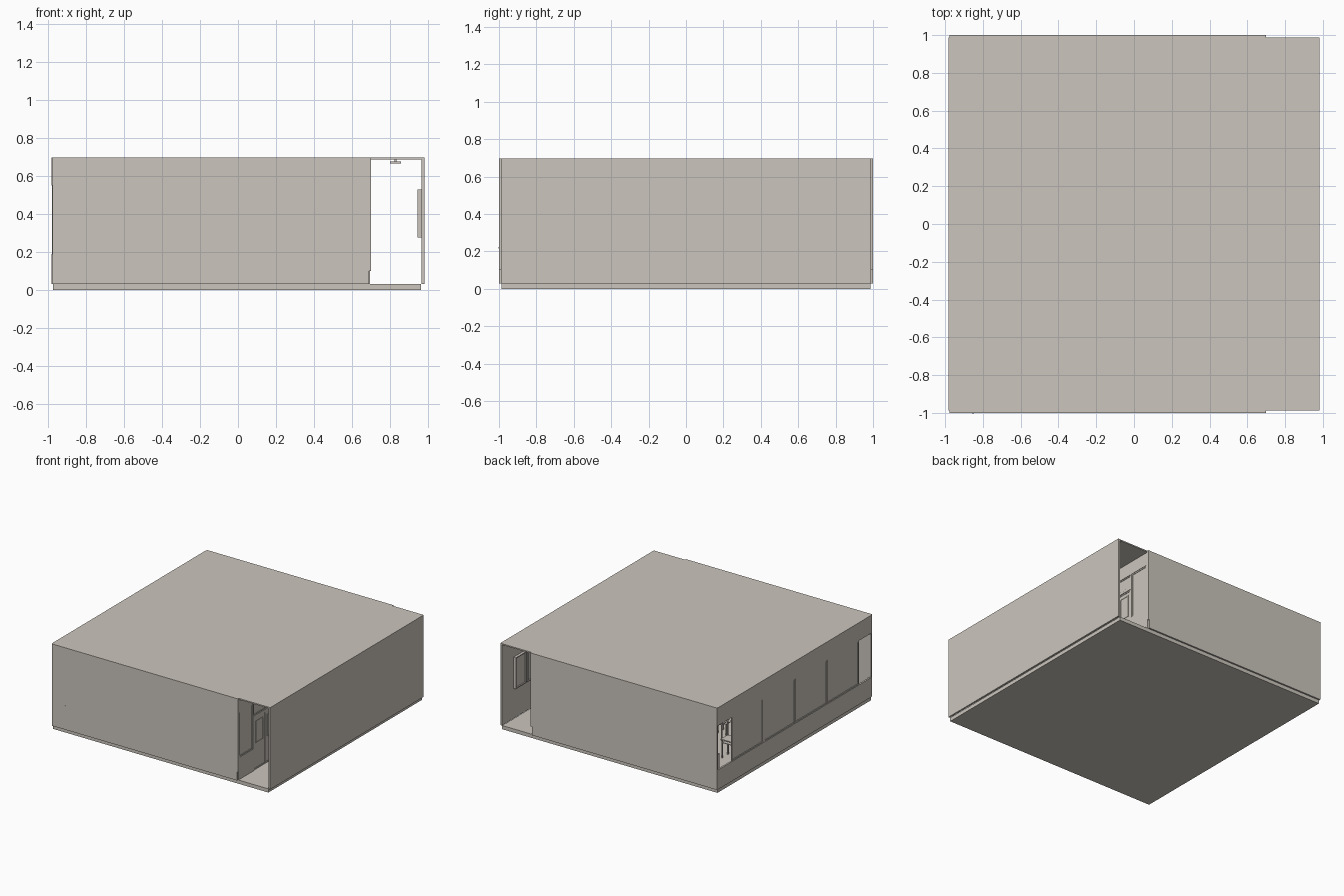
import bpy, bmesh
from mathutils import Matrix, Vector

mat = bpy.data.materials.new("warm_beige")
mat.diffuse_color = (0.60, 0.56, 0.505, 1)


def boxes(name, items):
    """One object from boxes given as (x0, x1, y0, y1, z0, z1)."""
    bm = bmesh.new()
    for x0, x1, y0, y1, z0, z1 in items:
        c = Vector(((x0 + x1) / 2, (y0 + y1) / 2, (z0 + z1) / 2))
        s = Matrix.Diagonal((abs(x1 - x0), abs(y1 - y0), abs(z1 - z0), 1))
        bmesh.ops.create_cube(bm, size=1, matrix=Matrix.Translation(c) @ s)
    me = bpy.data.meshes.new(name)
    bm.to_mesh(me)
    bm.free()
    me.materials.append(mat)
    ob = bpy.data.objects.new(name, me)
    bpy.context.collection.objects.link(ob)
    return ob


def frame_x(x0, x1, y0, y1, z0, z1, w=0.01):
    """Four bars of a rectangular frame lying in a wall facing x."""
    return [(x0, x1, y0, y1, z0, z0 + w), (x0, x1, y0, y1, z1 - w, z1),
            (x0, x1, y0, y0 + w, z0 + w, z1 - w), (x0, x1, y1 - w, y1, z0 + w, z1 - w)]


# shell
boxes("floor_slab", [(-0.975, 0.965, -0.987, 0.987, 0, 0.03)])
boxes("roof_slab", [(-0.982, 0.982, -0.988, 0.988, 0.687, 0.697)])
boxes("corridor_outer_wall", [(0.967, 0.982, -0.988, 0.988, 0.03, 0.687)])
for name, s in (("front_wall", -1), ("back_wall", 1)):
    y0, y1 = sorted((s * 0.986, s * 1.0))
    boxes(name, [(-0.978, 0.69, y0, y1, 0.03, 0.10), (-0.978, 0.70, y0, y1, 0.10, 0.697)])
boxes("wall_socket", [(-0.857, -0.848, -1.002, -0.98, 0.215, 0.225)])

# window side wall: a sill band, a head band and four closed panes, open at both ends
boxes("window_wall", [(-0.982, -0.968, -0.988, 0.988, 0.03, 0.19),
                      (-0.982, -0.968, -0.988, 0.988, 0.55, 0.687)])
panes, bars = [], []
edges = [-0.83, -0.42, -0.01, 0.40, 0.81]
for a, b in zip(edges, edges[1:]):
    panes.append((-0.975, -0.972, a, b, 0.19, 0.55))
    bars += frame_x(-0.979, -0.970, a + 0.002, b - 0.002, 0.19, 0.55)
boxes("window_panes", panes)
boxes("window_frames", bars)

# wall between classroom and corridor
wall, glass, frames, doors = [], [], [], []
X0, X1 = 0.680, 0.695
wall.append((X0, X1, -0.986, 0.986, 0.58, 0.687))
spans = [(0.80, 0.97), (-0.97, -0.80), (-0.46, -0.155), (-0.145, 0.155), (0.165, 0.46)]
for a, b in spans:
    glass.append((0.685, 0.688, a, b, 0.21, 0.58))
    frames += frame_x(0.682, 0.692, a, b, 0.21, 0.58)
for a, b in ((0.79, 0.986), (-0.986, -0.79), (-0.48, 0.48)):
    wall.append((X0, X1, a, b, 0.03, 0.21))
for s in (-1, 1):
    for a, b in ((0.97, 0.986), (0.785, 0.80), (0.46, 0.48)):
        wall.append((X0, X1, *sorted((s * a, s * b)), 0.03 if b < 0.9 else 0.21, 0.58))
    wall.append((X0, X1, *sorted((s * 0.155, s * 0.165)), 0.21, 0.58))
    # sliding doors below a transom window
    wall.append((X0, X1, *sorted((s * 0.48, s * 0.785)), 0.455, 0.475))
    for a, b in ((0.48, 0.635), (0.63, 0.785)):
        y0, y1 = sorted((s * a, s * b))
        doors.append((0.683, 0.687, y0, y1, 0.03, 0.455))
        frames += frame_x(0.681, 0.690, y0, y1, 0.03, 0.455)
        frames += frame_x(0.681, 0.690, y0 + 0.03, y1 - 0.03, 0.24, 0.42, 0.006)
        glass.append((0.683, 0.686, y0, y1, 0.475, 0.58))
        frames += frame_x(0.681, 0.690, y0, y1, 0.475, 0.58, 0.008)
boxes("corridor_inner_wall", wall)
boxes("corridor_glass", glass)
boxes("corridor_frames", frames)
boxes("sliding_doors", doors)

# corridor fittings
boards = []
for i in range(11):
    y = -0.84 + i * 0.154
    boards.append((0.955, 0.967, y, y + 0.14, 0.275, 0.53))
    boards += frame_x(0.946, 0.967, y, y + 0.14, 0.275, 0.53, 0.008)
boxes("corridor_boards", boards)
lights = [(0.80, 0.86, y - 0.13, y + 0.13, 0.667, 0.675) for y in (-0.6, 0, 0.6)]
lights += [(0.825, 0.835, y - 0.005, y + 0.005, 0.675, 0.687) for y in (-0.6, 0, 0.6)]
for x in (-0.58, -0.14, 0.30):
    for y in (-0.6, 0, 0.6):
        lights.append((x - 0.03, x + 0.03, y - 0.13, y + 0.13, 0.667, 0.687))
boxes("ceiling_lights", lights)

# classroom furniture
def legs(x, y, w, d, z0, z1):
    t = 0.004
    return [(x + i * w - t, x + i * w + t, y + j * d - t, y + j * d + t, z0, z1)
            for i in (-1, 1) for j in (-1, 1)]

desks, chairs = [], []
for ix in range(5):
    for iy in range(5):
        x, y = -0.75 + ix * 0.30, -0.52 + iy * 0.25
        desks.append((x - 0.07, x + 0.07, y - 0.045, y + 0.045, 0.177, 0.184))
        desks.append((x - 0.06, x + 0.06, y - 0.04, y + 0.04, 0.152, 0.158))
        desks += legs(x, y, 0.062, 0.038, 0.03, 0.177)
        c = y - 0.085
        chairs.append((x - 0.042, x + 0.042, c - 0.04, c + 0.04, 0.118, 0.124))
        chairs.append((x - 0.042, x + 0.042, c - 0.042, c - 0.036, 0.165, 0.205))
        chairs += legs(x, c, 0.038, 0.036, 0.03, 0.118)
        chairs += [(x + i - 0.004, x + i + 0.004, c - 0.040, c - 0.034, 0.12, 0.17)
                   for i in (-0.036, 0.036)]
boxes("desks", desks)
boxes("chairs", chairs)
boxes("teacher_platform", [(-0.60, 0.32, 0.78, 0.986, 0.03, 0.055)])
boxes("teacher_lectern", [(-0.24, -0.04, 0.79, 0.87, 0.055, 0.25)])
boxes("blackboard", [(-0.60, 0.32, 0.975, 0.986, 0.24, 0.52), (-0.60, 0.32, 0.96, 0.986, 0.23, 0.24)])
# row of open lockers along the front wall
lockers = [(-0.70, 0.45, -0.986, -0.98, 0.03, 0.23)]
lockers += [(-0.70, 0.45, -0.98, -0.89, z, z + 0.008) for z in (0.03, 0.126, 0.222)]
lockers += [(x - 0.004, x + 0.004, -0.98, -0.89, 0.03, 0.23)
            for x in [-0.70 + i * 0.115 for i in range(11)]]
boxes("lockers", lockers)
# low shelf and cabinet in the corner by the windows
shelf = [(-0.93, -0.68, 0.90, 0.98, z, z + 0.008) for z in (0.03, 0.11, 0.19, 0.27)]
shelf += [(x - 0.004, x + 0.004, 0.90, 0.98, 0.03, 0.278) for x in (-0.93, -0.805, -0.68)]
boxes("corner_shelf", shelf)
